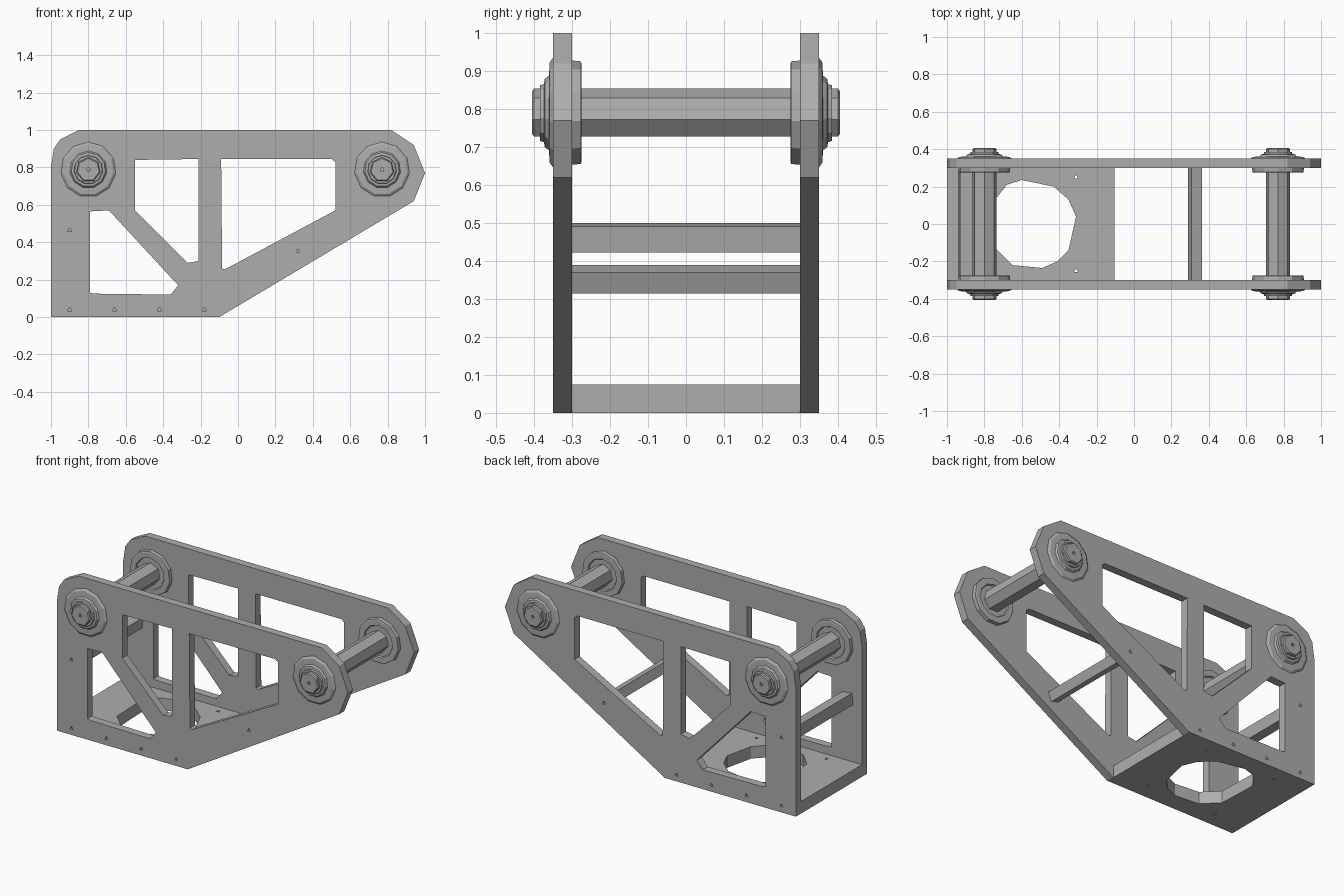
import bpy
import bmesh
from math import sin, cos, pi, radians
from mathutils import Matrix

cube = bpy.data.objects.get("Cube")
if cube:
    bpy.data.objects.remove(cube, do_unlink=True)

GREY = (0.42, 0.42, 0.42, 1.0)
metal = bpy.data.materials.new("grey_metal")
metal.use_nodes = True
metal.diffuse_color = GREY
metal.node_tree.nodes["Principled BSDF"].inputs["Base Color"].default_value = GREY


def finish(name, bm):
    bmesh.ops.recalc_face_normals(bm, faces=bm.faces)
    for face in bm.faces:
        face.smooth = False
    mesh = bpy.data.meshes.new(name)
    bm.to_mesh(mesh)
    bm.free()
    mesh.materials.append(metal)
    obj = bpy.data.objects.new(name, mesh)
    bpy.context.collection.objects.link(obj)
    return obj


def plate(name, outlines, thickness, matrix):
    """Flat plate from an outer outline plus hole outlines."""
    curve = bpy.data.curves.new(name + "_outline", "CURVE")
    curve.dimensions = "2D"
    curve.fill_mode = "BOTH"
    curve.extrude = thickness / 2
    for points in outlines:
        spline = curve.splines.new("POLY")
        spline.points.add(len(points) - 1)
        for point, (x, y) in zip(spline.points, points):
            point.co = (x, y, 0, 1)
        spline.use_cyclic_u = True
    temp = bpy.data.objects.new(name + "_outline", curve)
    bpy.context.collection.objects.link(temp)
    bpy.context.view_layer.update()
    evaluated = temp.evaluated_get(bpy.context.evaluated_depsgraph_get())
    bm = bmesh.new()
    bm.from_mesh(evaluated.to_mesh())
    evaluated.to_mesh_clear()
    bpy.data.objects.remove(temp, do_unlink=True)
    bmesh.ops.remove_doubles(bm, verts=bm.verts, dist=0.0001)
    bm.transform(matrix)
    return finish(name, bm)


def screw_hole(x, y, radius=0.013):
    return [(x + radius * cos(a), y + radius * sin(a))
            for a in (pi / 2, pi * 7 / 6, pi * 11 / 6)]


def lathe(name, profile, sides, x, z, side=1):
    """Revolve (radius, y) points about a crosswise axis."""
    bm = bmesh.new()
    rings = []
    for radius, y in profile:
        rings.append([bm.verts.new((x + radius * cos(pi / 2 + 2 * pi * i / sides),
                                    y * side,
                                    z + radius * sin(pi / 2 + 2 * pi * i / sides)))
                      for i in range(sides)])
    for a, b in zip(rings, rings[1:]):
        for i in range(sides):
            j = (i + 1) % sides
            bm.faces.new((a[i], a[j], b[j], b[i]))
    bm.faces.new(rings[0])
    bm.faces.new(rings[-1])
    return finish(name, bm)


# Side plates with truss openings and screw holes
side_outline = [(-1, 0), (-0.1, 0), (0.94, 0.62), (1, 0.77), (0.94, 0.92),
                (0.82, 1), (-0.85, 1), (-0.95, 0.95), (-0.985, 0.9), (-1, 0.8)]
lower_opening = [(-0.79, 0.13), (-0.77, 0.125), (-0.36, 0.12), (-0.32, 0.17),
                 (-0.69, 0.57), (-0.79, 0.565)]
middle_opening = [(-0.55, 0.84), (-0.21, 0.845), (-0.21, 0.3), (-0.27, 0.29),
                  (-0.55, 0.57)]
front_opening = [(-0.09, 0.845), (0.5, 0.845), (0.52, 0.83), (0.52, 0.57),
                 (-0.07, 0.255), (-0.085, 0.26)]
side_screws = [screw_hole(x, 0.04) for x in (-0.9, -0.66, -0.42, -0.18)]
side_screws += [screw_hole(-0.9, 0.465), screw_hole(0.32, 0.353)]
for label, y in (("left", 0.325), ("right", -0.325)):
    plate(label + "_side_plate",
          [side_outline, lower_opening, middle_opening, front_opening] + side_screws,
          0.05, Matrix.Translation((0, y, 0)) @ Matrix.Rotation(pi / 2, 4, "X"))

# Base plate with a large round opening
base_outline = [(-1, -0.3), (-0.105, -0.3), (-0.105, 0.3), (-1, 0.3)]
round_opening = [(-0.6, 0.235), (-0.43, 0.2), (-0.35, 0.13), (-0.31, 0.04),
                 (-0.35, -0.14), (-0.41, -0.2), (-0.49, -0.235), (-0.65, -0.22),
                 (-0.74, -0.13), (-0.75, 0.12), (-0.68, 0.21)]
base_screws = [screw_hole(x, y) for x in (-0.31, -0.79) for y in (-0.25, 0.25)]
plate("base_plate", [base_outline, round_opening] + base_screws, 0.075,
      Matrix.Translation((0, 0, 0.0375)))

# Square cross bars between the side plates
for name, x, z, size, tilt in (("rear_cross_bar", -0.9, 0.461, 0.07, 7),
                               ("front_cross_bar", 0.325, 0.352, 0.0585, 20)):
    bm = bmesh.new()
    bmesh.ops.create_cube(bm, size=1)
    bm.transform(Matrix.Translation((x, 0, z))
                 @ Matrix.Rotation(radians(tilt), 4, "Y")
                 @ Matrix.Diagonal((size, 0.6, size, 1)))
    finish(name, bm)

# Axles with flanged bearings at each side plate
axle_half = [(0.01, 0.39), (0.01, 0.405), (0.06, 0.405), (0.066, 0.4)]
axle_profile = [(r, -y) for r, y in axle_half] + axle_half[::-1]
inner_bearing = [(0.06, 0.3), (0.14, 0.3), (0.138, 0.277), (0.13, 0.275),
                 (0.1, 0.275), (0.095, 0.284), (0.06, 0.284)]
outer_bearing = [(0.06, 0.35), (0.148, 0.35), (0.135, 0.359), (0.1, 0.361),
                 (0.092, 0.372), (0.078, 0.374), (0.075, 0.384), (0.06, 0.384)]
for end, x in (("rear", -0.8), ("front", 0.77)):
    lathe(end + "_axle", axle_profile, 7, x, 0.788)
    for label, side in (("left", 1), ("right", -1)):
        lathe(f"{end}_{label}_inner_bearing", inner_bearing, 11, x, 0.788, side)
        lathe(f"{end}_{label}_outer_bearing", outer_bearing, 11, x, 0.788, side)
